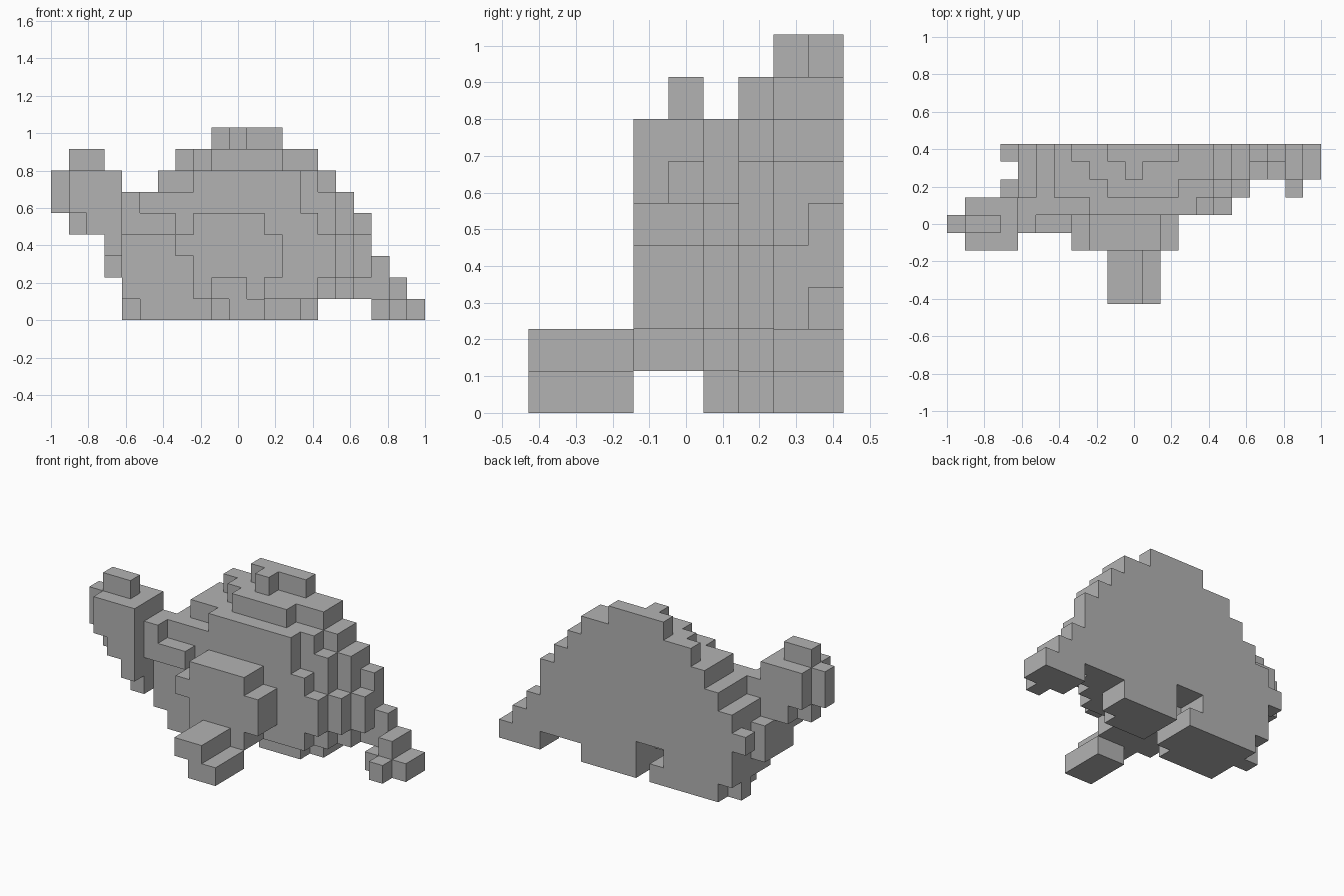
import bpy
import bmesh
from mathutils import Vector

# Remove the default object
default = bpy.data.objects.get("Cube")
if default:
    bpy.data.objects.remove(default, do_unlink=True)

# Single grey material
grey = bpy.data.materials.new("plain_grey")
grey.use_nodes = True
colour = (0.45, 0.45, 0.45, 1.0)
grey.diffuse_color = colour
grey.node_tree.nodes["Principled BSDF"].inputs["Base Color"].default_value = colour

# Block grid: size of one block and the corner where counting starts
STEP = Vector((2 / 21, 2 / 21, 1.03 / 9))
ORIGIN = Vector((-1, -9 / 21, 0))
cells = {}


def fill(part, depth, *rows):
    """Fill blocks in a depth range; each row is (bottom, top, start, end)."""
    for bottom, top, start, end in rows:
        for x in range(start, end):
            for y in range(*depth):
                for z in range(bottom, top):
                    cells.setdefault((x, y, z), part)


def carve(depth, bottom, top, start, end):
    """Remove blocks in a box."""
    for x in range(start, end):
        for y in range(*depth):
            for z in range(bottom, top):
                cells.pop((x, y, z), None)


# Domed body, from the flat back layer towards the front
fill("body", (8, 9), (0, 1, 5, 15), (1, 2, 4, 20), (2, 3, 4, 19), (3, 4, 3, 18),
     (4, 5, 4, 18), (5, 6, 5, 17), (6, 7, 6, 16), (7, 8, 7, 15), (8, 9, 9, 13))
fill("body", (7, 8), (0, 1, 4, 15), (1, 2, 4, 17), (2, 4, 4, 18), (4, 5, 4, 17),
     (5, 6, 5, 17), (6, 7, 6, 16), (7, 8, 8, 15), (8, 9, 10, 11))
fill("body", (6, 7), (0, 1, 5, 14), (1, 2, 4, 16), (2, 4, 4, 17), (4, 5, 4, 16),
     (5, 6, 5, 16), (6, 7, 6, 15), (7, 8, 9, 13))
fill("body", (5, 6), (0, 1, 5, 9), (1, 2, 4, 15), (2, 4, 4, 16), (4, 5, 4, 15),
     (5, 6, 4, 14), (6, 7, 8, 14))

# Notch under the back
carve((6, 9), 0, 1, 10, 11)
carve((7, 9), 1, 2, 9, 11)

# Shoulder ledge beside the neck
fill("shoulder", (4, 5), (4, 5, 4, 7), (5, 6, 4, 5))

# Raised thigh and the foot reaching forward
fill("thigh", (3, 5), (1, 2, 8, 12), (2, 3, 8, 13), (3, 4, 7, 13), (4, 5, 8, 12))
fill("foot", (0, 3), (0, 1, 10, 12), (1, 2, 9, 11))

# Head with snout and crest, and the neck below it
fill("head", (3, 6), (5, 7, 1, 4), (4, 5, 2, 4))
fill("head", (4, 5), (5, 7, 0, 1), (4, 5, 1, 2), (7, 8, 1, 3))
fill("neck", (3, 7), (3, 4, 3, 4))
fill("neck", (4, 7), (2, 3, 3, 4))

# Tail with its small side toe
fill("tail", (7, 9), (0, 1, 18, 21))
fill("tail", (7, 8), (1, 2, 19, 20))
fill("tail", (6, 7), (0, 1, 19, 20))


def build(part):
    """Make one mesh from the outward block faces of a part."""
    bm = bmesh.new()
    for cell, owner in cells.items():
        if owner != part:
            continue
        for axis in range(3):
            u, v = (axis + 1) % 3, (axis + 2) % 3
            for side in (0, 1):
                neighbour = list(cell)
                neighbour[axis] += 2 * side - 1
                if tuple(neighbour) in cells:
                    continue
                corners = []
                for du, dv in ((0, 0), (1, 0), (1, 1), (0, 1)):
                    p = Vector(cell)
                    p[axis] += side
                    p[u] += du
                    p[v] += dv
                    corners.append(bm.verts.new(ORIGIN + p * STEP))
                bm.faces.new(corners if side else corners[::-1])
    bmesh.ops.remove_doubles(bm, verts=bm.verts, dist=0.001)
    mesh = bpy.data.meshes.new(part)
    bm.to_mesh(mesh)
    bm.free()
    mesh.materials.append(grey)
    bpy.context.collection.objects.link(bpy.data.objects.new(part, mesh))


for part_name in sorted(set(cells.values())):
    build(part_name)
